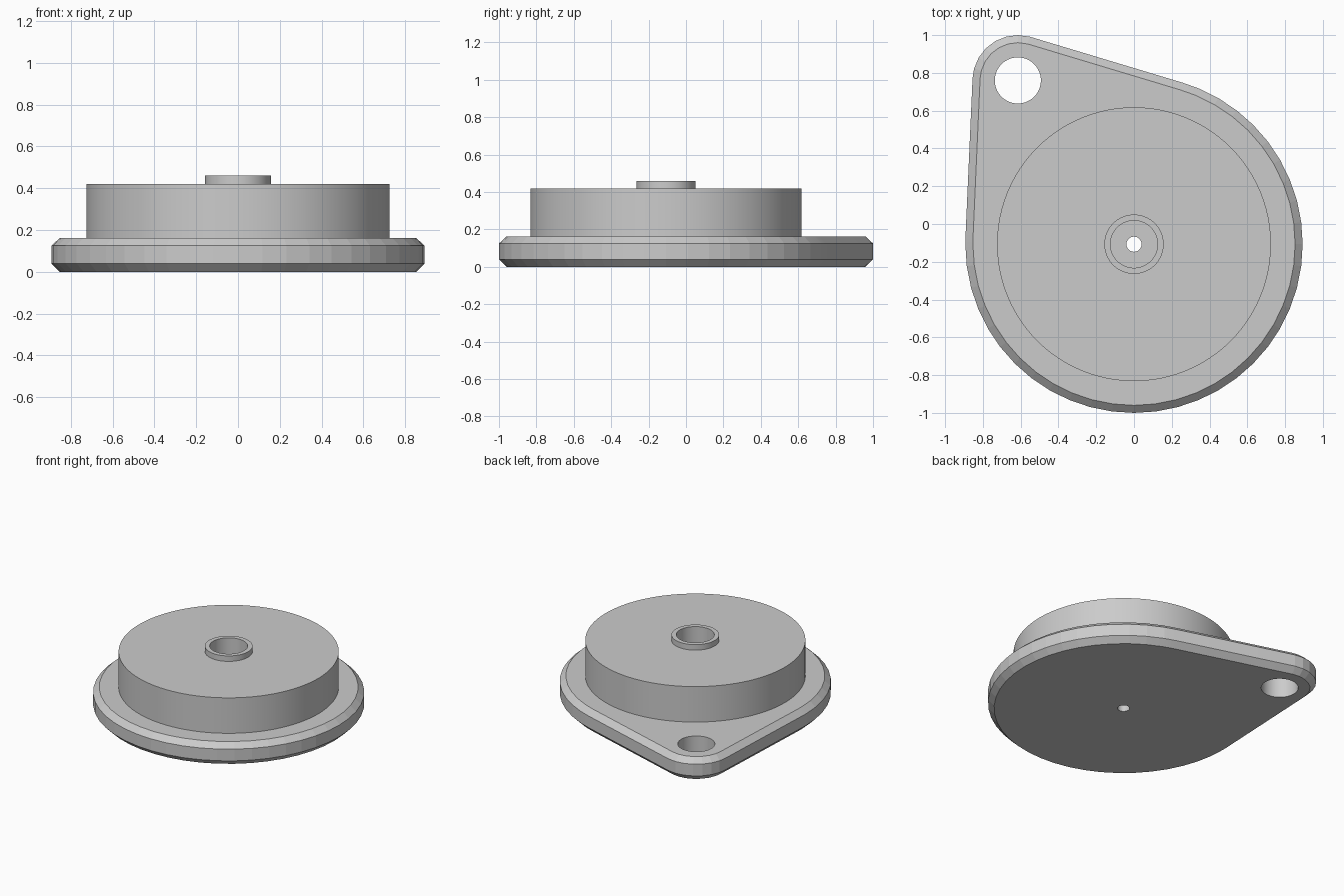
import bpy, bmesh
from math import cos, sin, radians, degrees, atan2, acos, hypot, pi

cube = bpy.data.objects.get("Cube")
if cube:
    bpy.data.objects.remove(cube)

grey = bpy.data.materials.new("plain grey")
grey.use_nodes = True
grey.diffuse_color = (0.6, 0.6, 0.6, 1)
grey.node_tree.nodes["Principled BSDF"].inputs["Base Color"].default_value = (0.6, 0.6, 0.6, 1)

DISC, DISC_R = (0.0, -0.107), 0.893
EAR, EAR_R = (-0.615, 0.76), 0.24


def finish(name, bm):
    bmesh.ops.recalc_face_normals(bm, faces=bm.faces)
    mesh = bpy.data.meshes.new(name)
    bm.to_mesh(mesh)
    bm.free()
    mesh.materials.append(grey)
    obj = bpy.data.objects.new(name, mesh)
    bpy.context.collection.objects.link(obj)
    return obj


def activate(obj):
    bpy.ops.object.select_all(action='DESELECT')
    obj.select_set(True)
    bpy.context.view_layer.objects.active = obj


def bridge(bm, a, b):
    for i in range(len(a)):
        j = (i + 1) % len(a)
        bm.faces.new((a[i], a[j], b[j], b[i]))


def arc(centre, radius, start, end, step):
    """Points on an arc, at its ends and at every whole step between."""
    angles = [start] + [k * step for k in range(200) if start + 1 < k * step < end - 1] + [end]
    return [(centre[0] + radius * cos(radians(a)), centre[1] + radius * sin(radians(a)))
            for a in angles]


def outline(inset):
    """Teardrop: a large and a small circle joined by tangents."""
    dx, dy = EAR[0] - DISC[0], EAR[1] - DISC[1]
    axis = degrees(atan2(dy, dx))
    spread = degrees(acos((DISC_R - EAR_R) / hypot(dx, dy)))
    lo, hi = axis - spread, axis + spread
    return (arc(EAR, EAR_R - inset, lo, hi, 15)
            + arc(DISC, DISC_R - inset, hi, lo + 360, 7.5))


def cut(target, centre, radius, bottom, top):
    bm = bmesh.new()
    bmesh.ops.create_cone(bm, cap_ends=True, segments=96, radius1=radius,
                          radius2=radius, depth=top - bottom)
    bmesh.ops.translate(bm, verts=bm.verts, vec=(*centre, (top + bottom) / 2))
    cutter = finish("hole_cutter", bm)
    cutter.hide_render = True
    activate(target)
    mod = target.modifiers.new("hole", 'BOOLEAN')
    mod.operation, mod.solver, mod.object = 'DIFFERENCE', 'EXACT', cutter
    bpy.ops.object.modifier_apply(modifier=mod.name)
    bpy.data.objects.remove(cutter)


# Base plate with bevelled rims
bm = bmesh.new()
loops = [[bm.verts.new((x, y, z)) for x, y in outline(inset)]
         for inset, z in ((0.04, 0), (0, 0.04), (0, 0.125), (0.04, 0.162))]
for a, b in zip(loops, loops[1:]):
    bridge(bm, a, b)
bm.faces.new(loops[0])
bm.faces.new(loops[-1])
plate = finish("base_plate", bm)

# Ear hole, shaft hole and stepped bore
cut(plate, EAR, 0.122, -0.1, 0.3)
cut(plate, DISC, 0.04, -0.1, 0.3)
cut(plate, DISC, 0.125, 0.08, 0.3)
activate(plate)
bpy.ops.object.shade_smooth_by_angle(angle=radians(5))

# Drum with raised collar around the bore
profile = [(0.125, 0.162), (0.125, 0.46), (0.157, 0.46),
           (0.157, 0.42), (0.725, 0.42), (0.725, 0.162)]
bm = bmesh.new()
rings = [[bm.verts.new((DISC[0] + r * cos(2 * pi * i / 96),
                        DISC[1] + r * sin(2 * pi * i / 96), z)) for i in range(96)]
         for r, z in profile]
for a, b in zip(rings, rings[1:]):
    bridge(bm, a, b)
drum = finish("drum_and_collar", bm)
# Outward normals on the open shell
if max(drum.data.polygons, key=lambda p: p.center.z).normal.z < 0:
    drum.data.flip_normals()
activate(drum)
bpy.ops.object.shade_smooth_by_angle(angle=radians(30))
